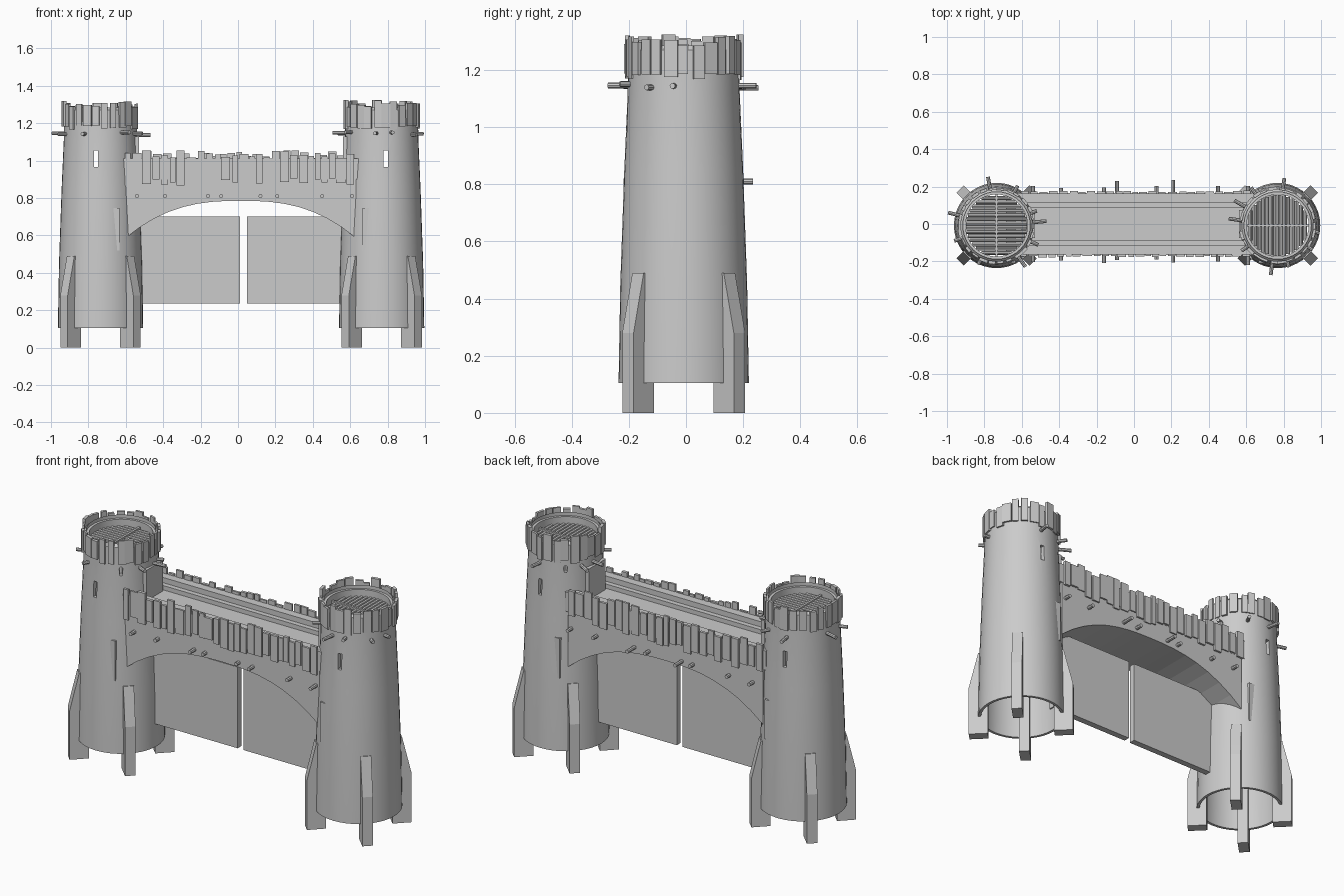
import bpy, bmesh, math, random
from mathutils import Matrix, Vector

if "Cube" in bpy.data.objects:
    bpy.data.objects.remove(bpy.data.objects["Cube"])

random.seed(7)
TY = -0.008                       # tower centre in y
TOWERS = (("left", -0.735, 1), ("right", 0.768, -1))


def finish(bm, name, smooth=False):
    bmesh.ops.recalc_face_normals(bm, faces=bm.faces)
    me = bpy.data.meshes.new(name)
    bm.to_mesh(me)
    bm.free()
    ob = bpy.data.objects.new(name, me)
    bpy.context.collection.objects.link(ob)
    if smooth:
        bpy.ops.object.select_all(action='DESELECT')
        ob.select_set(True)
        bpy.context.view_layer.objects.active = ob
        bpy.ops.object.shade_smooth_by_angle(angle=math.radians(35))
    return ob


def box(bm, lo, hi, mat=Matrix()):
    lo, hi = Vector(lo), Vector(hi)
    m = mat @ Matrix.Translation((lo + hi) / 2) @ Matrix.Diagonal((*(hi - lo), 1))
    bmesh.ops.create_cube(bm, size=1, matrix=m)


def rod(bm, a, b, r, sides=8):
    a, b = Vector(a), Vector(b)
    d = b - a
    m = Matrix.Translation((a + b) / 2) @ d.to_track_quat('Z', 'Y').to_matrix().to_4x4()
    bmesh.ops.create_cone(bm, cap_ends=True, segments=sides, radius1=r, radius2=r,
                          depth=d.length, matrix=m)


def prism(bm, pts, d):
    """Extrude a closed outline of 3D points along d."""
    f = bm.faces.new([bm.verts.new(p) for p in pts])
    g = bmesh.ops.extrude_face_region(bm, geom=[f])["geom"]
    bmesh.ops.translate(bm, vec=d, verts=[v for v in g if isinstance(v, bmesh.types.BMVert)])


def lathe(profile, steps, centre):
    bm = bmesh.new()
    vs = [bm.verts.new((r, 0, z)) for r, z in profile]
    es = [bm.edges.new((vs[i], vs[(i + 1) % len(vs)])) for i in range(len(vs))]
    bmesh.ops.spin(bm, geom=vs + es, cent=(0, 0, 0), axis=(0, 0, 1),
                   angle=math.tau, steps=steps, use_merge=True)
    bmesh.ops.remove_doubles(bm, verts=bm.verts, dist=1e-5)
    bmesh.ops.translate(bm, vec=centre, verts=bm.verts)
    return bm


WALL = [(0.228, 0.105), (0.222, 0.45), (0.208, 0.85), (0.196, 1.12), (0.195, 1.27),
        (0.18, 1.285), (0.18, 1.265), (0.166, 1.265), (0.166, 1.15), (0.19, 0.85),
        (0.205, 0.45), (0.213, 0.105)]
PEGS = {"left": (5, 62, 100, 165, 200, 245, 305, 335, 20),
        "right": (82, 125, 150, 172, 215, 262, 285, 325, 350)}

for side, cx, s in TOWERS:
    centre = Vector((cx, TY, 0))
    at = Matrix.Translation(centre)

    # hollow tower with arrow slits front and back
    tower = finish(lathe(WALL, 40, centre), side + "_tower", True)
    bm = bmesh.new()
    sx = -0.76 if side == "left" else 0.79
    box(bm, (sx - .011, -.3, .965), (sx + .011, .3, 1.055))
    cutter = finish(bm, side + "_slit_cutter")
    cutter.hide_render = True
    cutter.hide_set(True)
    mod = tower.modifiers.new("slits", 'BOOLEAN')
    mod.object, mod.operation, mod.solver = cutter, 'DIFFERENCE', 'EXACT'

    # four diagonal buttress legs
    bm = bmesh.new()
    outline = [(.175, 0), (.276, 0), (.276, .28), (.262, .34), (.226, .49), (.19, .485), (.175, .3)]
    for k in range(4):
        m = at @ Matrix.Rotation(math.radians(45 + 90 * k), 4, 'Z')
        rot = m.to_3x3()
        prism(bm, [m @ Vector((r, -.028, z)) for r, z in outline], rot @ Vector((0, .056, 0)))
    finish(bm, side + "_tower_legs")

    # ring of uneven crown planks
    bm = bmesh.new()
    for k in range(26):
        m = at @ Matrix.Rotation(math.tau * (k + random.uniform(-.15, .15)) / 26, 4, 'Z')
        w = random.uniform(.015, .025)
        box(bm, (.19, -w, random.uniform(1.165, 1.19)),
            (random.uniform(.2, .208), w, random.uniform(1.285, 1.325)), m)
    finish(bm, side + "_crown_planks")

    # radial pegs below the crown
    bm = bmesh.new()
    for a in PEGS[side]:
        d = Vector((math.cos(math.radians(a)), math.sin(math.radians(a)), 0))
        z = 1.145 + random.uniform(-.008, .008)
        reach = .227 if side == "right" and (a > 300 or a < 40) else random.uniform(.225, .27)
        if side == "left" and a in (165, 5):
            reach = .268
        rod(bm, centre + d * .17 + Vector((0, 0, z)), centre + d * reach + Vector((0, 0, z)), .01)
    finish(bm, side + "_tower_pegs", True)

    # log floor in the tower top, crossed by a beam
    bm = bmesh.new()
    for k in range(14):
        off = (k - 6.5) * .0225
        h = math.sqrt(.168 ** 2 - off ** 2) * .97
        a, b = ((-h, off, 1.22), (h, off, 1.22)) if side == "left" else ((off, -h, 1.22), (off, h, 1.22))
        rod(bm, centre + Vector(a), centre + Vector(b), .0105)
    if side == "left":
        box(bm, (-.006, -.165, 1.222), (.006, .165, 1.236), at)
    else:
        box(bm, (-.165, -.006, 1.222), (.165, .006, 1.236), at)
    finish(bm, side + "_log_floor", True)

    # side panels at the arch spring and frame of the walkway doorway
    bm = bmesh.new()
    x0, x1 = sorted((cx + s * .05, cx + s * .102))
    box(bm, (x0, TY - .2, .52), (x1, TY + .2, .747))
    x0, x1 = sorted((cx + s * .185, cx + s * .207))
    box(bm, (x0, -.075, .94), (x1, .075, 1.13))
    finish(bm, side + "_tower_frames")

# arched bridge body
bm = bmesh.new()
n, mid, half = 16, .015, .617
us = [2 * i / n - 1 for i in range(n + 1)]
arch = [(mid + half * u, .785 - .2 * abs(u) ** 2.6) for u in us]
outline = [(mid - half, .955)] + arch + [(mid + half, .955)]
prism(bm, [(x, -.165, z) for x, z in outline], Vector((0, .33, 0)))
finish(bm, "bridge_arch")

# stepped parapets, planks and pegs on both sides of the bridge
parapet, planks, pegs = bmesh.new(), bmesh.new(), bmesh.new()
for s in (-1, 1):
    def span(a, b): return sorted((s * a, s * b))
    y0, y1 = span(.115, .166)
    box(parapet, (-.622, y0, .9), (.65, y1, 1.01))
    y0, y1 = span(.087, .115)
    box(parapet, (-.6, y0, .9), (.63, y1, .98))
    x = -.605
    while x < .615:
        w = min(random.uniform(.028, .05), .635 - x)
        y0, y1 = span(.16, random.uniform(.171, .178))
        box(planks, (x, y0, random.uniform(.865, .905)), (x + w, y1, random.uniform(1.015, 1.055)))
        x += w + random.uniform(.002, .014)
    for px in (-.54, -.39, -.16, -.09, .12, .21, .45, .61):
        rod(pegs, (px, s * .13, .81), (px, s * random.uniform(.19, .238), .81), .0105)
finish(parapet, "bridge_parapets")
finish(planks, "bridge_planks")
finish(pegs, "bridge_pegs", True)

# gate leaves hanging between the towers
for name, a, b in (("left_gate", -.53, .012), ("right_gate", .048, .565)):
    bm = bmesh.new()
    box(bm, (a, -.02, .235), (b, .015, .70))
    finish(bm, name)
